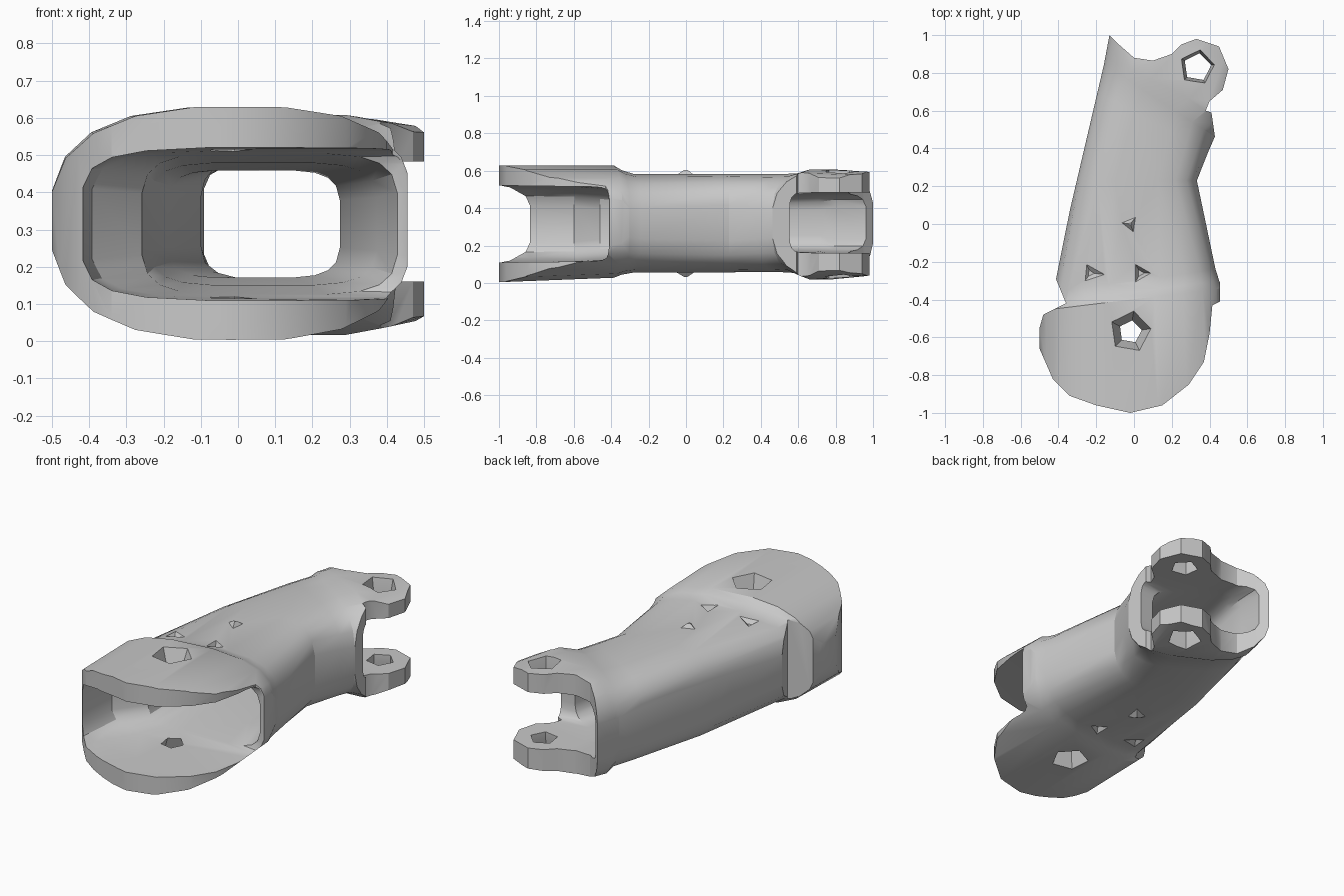
import bpy, bmesh, math

if "Cube" in bpy.data.objects:
    bpy.data.objects.remove(bpy.data.objects["Cube"], do_unlink=True)

GREY = (0.58, 0.58, 0.58, 1)
mat = bpy.data.materials.new("plain grey")
mat.use_nodes = True
mat.diffuse_color = GREY
mat.node_tree.nodes["Principled BSDF"].inputs["Base Color"].default_value = GREY


def rings_to_object(name, rings):
    """Skin a list of equal-length point rings and cap both ends."""
    bm = bmesh.new()
    loops = [[bm.verts.new(p) for p in ring] for ring in rings]
    count = len(loops[0])
    for a, b in zip(loops, loops[1:]):
        for i in range(count):
            j = (i + 1) % count
            bm.faces.new((a[i], a[j], b[j], b[i]))
    bm.faces.new(loops[0])
    bm.faces.new(loops[-1])
    bmesh.ops.recalc_face_normals(bm, faces=bm.faces)
    mesh = bpy.data.meshes.new(name)
    bm.to_mesh(mesh)
    bm.free()
    obj = bpy.data.objects.new(name, mesh)
    bpy.context.collection.objects.link(obj)
    mesh.materials.append(mat)
    return obj


def section(y_min, y_max, x_min, x_max, z_min, z_max, power, sides=20):
    """Rounded-box cross-section whose plane may lean along y."""
    ring = []
    for i in range(sides):
        t = math.tau * (i + 0.5) / sides
        c, s = math.cos(t), math.sin(t)
        u = math.copysign(abs(c) ** (2 / power), c)
        v = math.copysign(abs(s) ** (2 / power), s)
        f = (u + 1) / 2
        ring.append((x_min + (x_max - x_min) * f, y_min + (y_max - y_min) * f,
                     (z_min + z_max) / 2 + v * (z_max - z_min) / 2))
    return ring


def polygon(x, y, z, radius, sides, turn=0.0):
    return [(x + radius * math.cos(turn + math.tau * i / sides),
             y + radius * math.sin(turn + math.tau * i / sides), z) for i in range(sides)]


def combine(target, tool, operation):
    """Apply a boolean and drop the tool."""
    mod = target.modifiers.new("cut", 'BOOLEAN')
    mod.object, mod.operation, mod.solver = tool, operation, 'EXACT'
    graph = bpy.context.evaluated_depsgraph_get()
    mesh = bpy.data.meshes.new_from_object(target.evaluated_get(graph))
    target.modifiers.clear()
    target.data = mesh
    bpy.data.objects.remove(tool, do_unlink=True)


# Outer skin: wide clevis head, tapering arm, slanted rear collar
link = rings_to_object("hollow_arm_link", [section(*s) for s in (
    (-1.1, -1.1, -.505, .52, -.003, .632, 2.6),
    (-.46, -.34, -.505, .475, .025, .63, 2.7),
    (-.42, -.30, -.45, .455, .042, .605, 2.9),
    (-.36, -.24, -.43, .435, .053, .585, 3.2),
    (.23, .23, -.31, .335, .055, .585, 3.6),
    (.70, .38, -.205, .395, .057, .583, 3.3),
    (.85, .46, -.165, .43, .05, .588, 3),
    (.89, .54, -.16, .54, .015, .61, 3),
    (1.15, 1.1, -.115, .72, .05, .59, 3))])

# Plan outline trims the round front plates and the rear lugs
outline = [(-.5, -.55), (-.5, -.66), (-.43, -.82), (-.34, -.91), (-.2, -.96), (-.02, -1),
           (.15, -.96), (.29, -.85), (.37, -.73), (.4, -.58), (.415, -.43), (.455, -.41),
           (.455, -.34), (.43, .45), (.41, .59), (.38, .6), (.4, .65), (.47, .71),
           (.5, .82), (.45, .94), (.33, .98), (.25, .95), (.2, .9), (.1, .865), (0, .88),
           (-.08, .95), (-.13, 1), (-.16, .84), (-.38, -.1), (-.43, -.25), (-.36, -.42),
           (-.48, -.48)]
trim = rings_to_object("trim", [[(x, y, z) for x, y in outline] for z in (-.2, .9)])
combine(link, trim, 'INTERSECT')

# Small wedge nubs, and shallow three-sided dents behind the head
for base, tip in ((.56, .605), (.07, .032)):
    nub = rings_to_object("nub", [polygon(-.02, 0, base, .08, 3, .9),
                                  polygon(-.02, 0, tip, .01, 3, .9)])
    combine(link, nub, 'UNION')
for x, y, size, turn in ((.035, -.26, .08, 0), (-.23, -.26, .13, 2)):
    for mouth, floor in ((.61, .55), (.03, .09)):
        dent = rings_to_object("dent", [polygon(x, y, mouth, size, 3, turn),
                                        polygon(x, y, floor, .02, 3, turn)])
        combine(link, dent, 'DIFFERENCE')

# Through cavity, open to the +x side at both ends
cavity = rings_to_object("cavity", [section(*s) for s in (
    (-1.2, -1.2, -.44, .9, .107, .523, 5),
    (-.83, -.83, -.42, .9, .11, .52, 5),
    (-.60, -.43, -.395, .9, .115, .515, 5),
    (-.46, -.41, -.26, .43, .125, .505, 4.5),
    (-.2, -.2, -.24, .375, .15, .48, 4.5),
    (.25, .25, -.19, .275, .17, .46, 4.5),
    (.72, .55, -.1, .33, .165, .48, 4.5),
    (.8, .57, -.1, .9, .16, .483, 6),
    (1.3, 1.3, -.08, .9, .157, .487, 6))])
combine(link, cavity, 'DIFFERENCE')

# Countersunk five-sided pin holes through both plates
for x, y, wide, narrow in ((-.02, -.57, .12, .06), (.335, .83, .105, .075)):
    pin = rings_to_object("pin_cutter", [
        polygon(x, y, z, r, 5, 1.4) for z, r in
        ((-.02, wide), (.12, narrow), (.51, narrow), (.65, wide))])
    combine(link, pin, 'DIFFERENCE')

# Soft shading with crisp edges
bpy.ops.object.select_all(action='DESELECT')
link.select_set(True)
bpy.context.view_layer.objects.active = link
bpy.ops.object.shade_smooth_by_angle(angle=math.radians(30))
